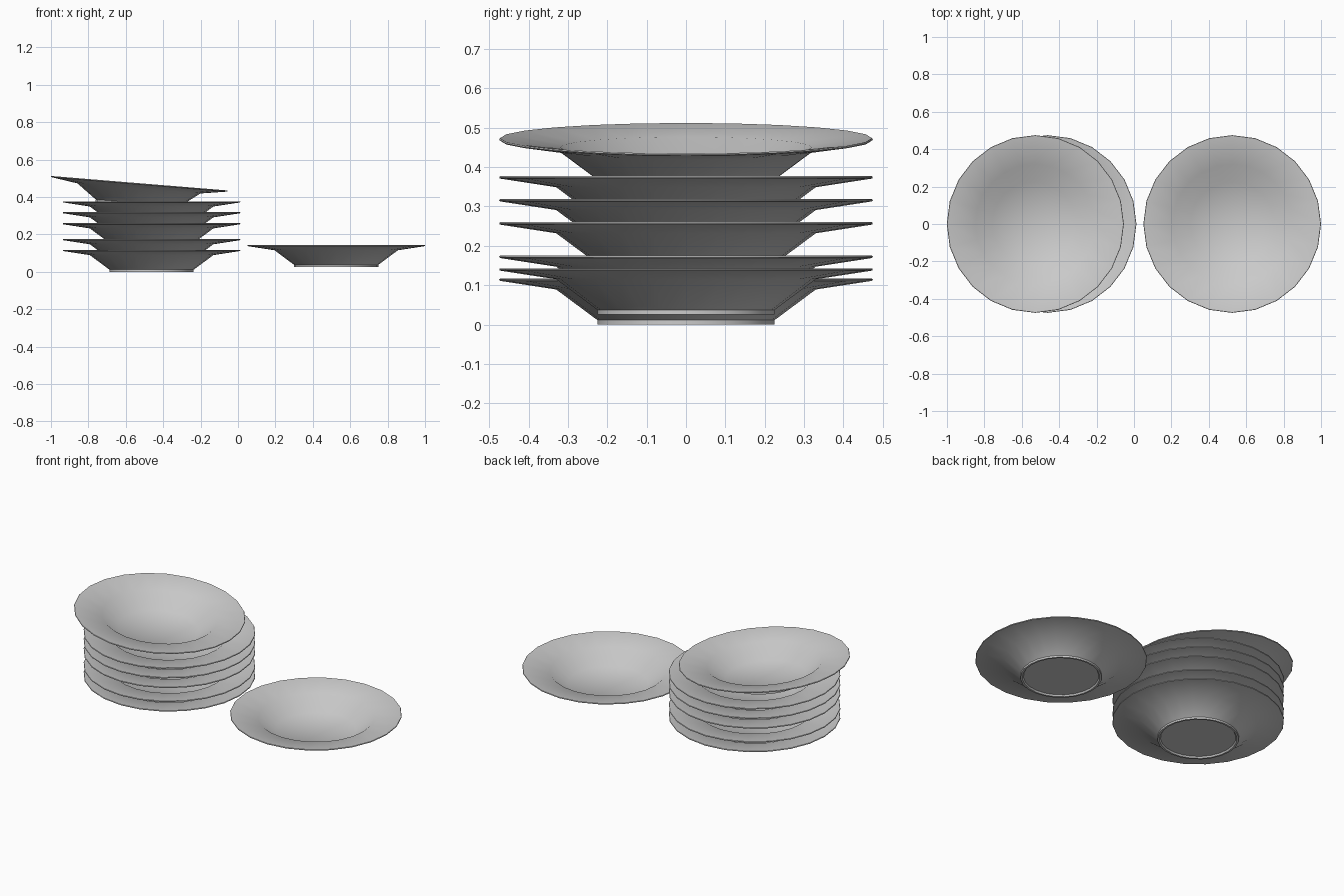
import bpy, bmesh, math

if "Cube" in bpy.data.objects:
    bpy.data.objects.remove(bpy.data.objects["Cube"])

SIDES = 24

# Half cross-section of a soup plate: (radius, height), underside centre to inside centre
PROFILE = [(0, 0.009), (0.208, 0.009), (0.214, 0.0), (0.225, 0.0), (0.225, 0.011),
           (0.33, 0.089), (0.473, 0.111), (0.475, 0.114), (0.473, 0.117),
           (0.32, 0.094), (0.224, 0.018), (0, 0.018)]


def plate_mesh():
    bm = bmesh.new()
    verts = [bm.verts.new((r, 0, z)) for r, z in PROFILE]
    edges = [bm.edges.new(pair) for pair in zip(verts, verts[1:])]
    bmesh.ops.spin(bm, geom=verts + edges, cent=(0, 0, 0), axis=(0, 0, 1),
                   angle=math.tau, steps=SIDES, use_duplicate=False)
    bmesh.ops.remove_doubles(bm, verts=bm.verts, dist=0.0005)
    bmesh.ops.recalc_face_normals(bm, faces=bm.faces)
    mesh = bpy.data.meshes.new("soup_plate")
    bm.to_mesh(mesh)
    bm.free()
    return mesh


def add_plate(name, x, z, tilt=0):
    plate = bpy.data.objects.new(name, mesh)
    bpy.context.collection.objects.link(plate)
    plate.location = (x, 0, z)
    plate.rotation_euler.y = math.radians(tilt)
    return plate


mesh = plate_mesh()

# Stack of level plates
for i, z in enumerate([0, 0.058, 0.143, 0.202, 0.26]):
    add_plate(f"stacked_plate_{i + 1}", -0.462, z)

# Tilted plate on top of the stack, and the single plate beside it
add_plate("tilted_top_plate", -0.537, 0.357, 4.7)
single = add_plate("single_plate", 0.525, 0.026)

# Smooth shading on the shared mesh, keeping crisp rims
bpy.context.view_layer.objects.active = single
single.select_set(True)
bpy.ops.object.shade_smooth_by_angle(angle=math.radians(40))
